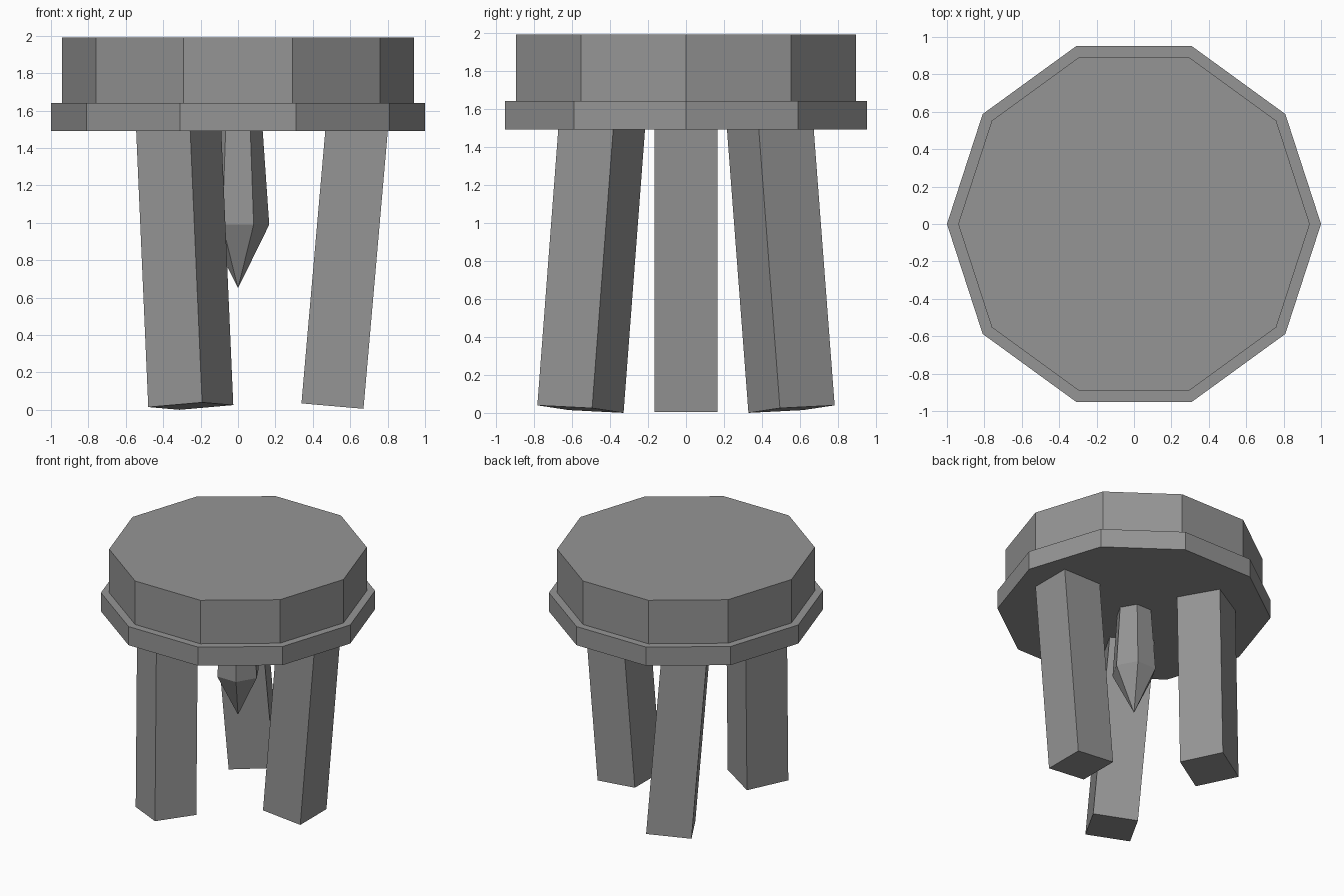
import bpy, bmesh, math
from mathutils import Matrix, Vector

if "Cube" in bpy.data.objects:
    bpy.data.objects.remove(bpy.data.objects["Cube"])

grey = bpy.data.materials.new("plain grey")
grey.diffuse_color = (0.3, 0.3, 0.3, 1)
grey.use_nodes = True
grey.node_tree.nodes["Principled BSDF"].inputs["Base Color"].default_value = grey.diffuse_color


def finish(name, bm):
    bmesh.ops.recalc_face_normals(bm, faces=bm.faces)
    mesh = bpy.data.meshes.new(name)
    bm.to_mesh(mesh)
    bm.free()
    mesh.materials.append(grey)
    obj = bpy.data.objects.new(name, mesh)
    bpy.context.collection.objects.link(obj)
    return obj


def lathe(name, sides, profile):
    """Stack of regular polygons (radius, z), first corner on +x; radius 0 is a tip."""
    bm = bmesh.new()
    rings = []
    for r, z in profile:
        n = sides if r > 0 else 1
        rings.append([bm.verts.new((r * math.cos(math.tau * i / sides),
                                    r * math.sin(math.tau * i / sides), z)) for i in range(n)])
    for a, b in zip(rings, rings[1:]):
        for i in range(sides):
            j = (i + 1) % sides
            if len(a) == 1:
                bm.faces.new((a[0], b[j], b[i]))
            else:
                bm.faces.new((a[i], a[j], b[j], b[i]))
    for ring in (rings[0], rings[-1]):
        if len(ring) > 1:
            bm.faces.new(ring)
    return finish(name, bm)


# Seat: wide rim with a slightly narrower ten-sided block on top
lathe("seat", 10, [(1.0, 1.49), (1.0, 1.64), (0.94, 1.64), (0.94, 1.99)])

# Hanging six-sided spike under the seat
lathe("spike", 6, [(0, 0.65), (0.167, 0.99), (0.128, 1.55)])

# Three square legs, each tilted five degrees
WIDTH, LENGTH, RADIUS, TILT = 0.333, 1.56, 0.573, math.radians(5)
for name, deg in (("right_leg", 0), ("front_leg", -120), ("back_leg", 120)):
    a = math.radians(deg)
    # the tops lean towards the mirrored angle
    lean_axis = Vector((math.sin(a), math.cos(a), 0))
    bm = bmesh.new()
    bmesh.ops.create_cube(bm, size=1, matrix=Matrix.Diagonal((WIDTH, WIDTH, LENGTH, 1)))
    centre = Vector((RADIUS * math.cos(a), RADIUS * math.sin(a), 0.02 + LENGTH / 2 * math.cos(TILT)))
    bm.transform(Matrix.Translation(centre) @ Matrix.Rotation(TILT, 4, lean_axis)
                 @ Matrix.Rotation(a, 4, 'Z'))
    finish(name, bm)
